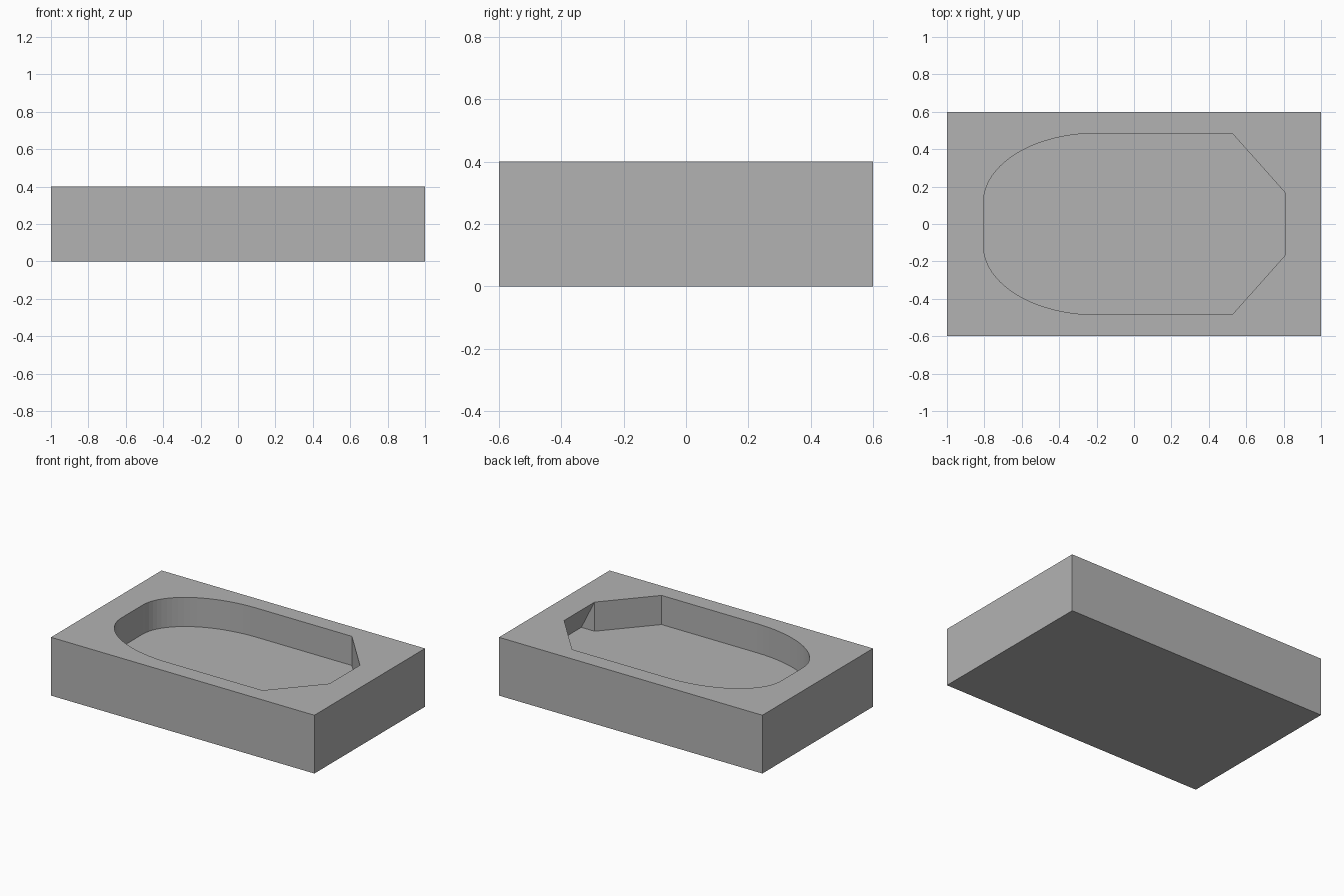
import bpy
import bmesh
from math import sin, cos, pi

default = bpy.data.objects.get("Cube")
if default:
    bpy.data.objects.remove(default, do_unlink=True)

HEIGHT, FLOOR = 0.4, 0.2
HALF_X, HALF_Y = 1.0, 0.6
END_X, END_Y = 0.81, 0.165     # chamfered end of the pocket
UNDERCUT_X = 0.91              # foot of the leaning end wall
ARC_STEPS = 20

# Upper half of the pocket outline: chamfered end, straight side, elliptical end
half = [(END_X, END_Y), (0.525, 0.485)]
for i in range(ARC_STEPS + 1):
    a = pi / 2 * (1 + i / ARC_STEPS)
    half.append((-0.2 + 0.605 * cos(a), 0.115 + 0.37 * sin(a)))
outline = half + [(x, -y) for x, y in reversed(half)]

bm = bmesh.new()


def ring(points, z):
    return [bm.verts.new((x, y, z)) for x, y in points]


def walls(low, high, closed=True):
    n = len(low)
    for i in range(n if closed else n - 1):
        j = (i + 1) % n
        bm.faces.new((low[i], low[j], high[j], high[i]))


# Outer block
corners = [(-HALF_X, -HALF_Y), (HALF_X, -HALF_Y), (HALF_X, HALF_Y), (-HALF_X, HALF_Y)]
base = ring(corners, 0)
top = ring(corners, HEIGHT)
walls(base, top)
bm.faces.new(base)

# Pocket walls, open at the chamfered end
rim = ring(outline, HEIGHT)
foot = ring(outline, FLOOR)
walls(foot, rim, closed=False)

# Leaning end wall with its two triangular cheeks
under = ring([(UNDERCUT_X, -END_Y), (UNDERCUT_X, END_Y)], FLOOR)
bm.faces.new((rim[-1], rim[0], under[1], under[0]))
bm.faces.new((rim[0], foot[0], under[1]))
bm.faces.new((rim[-1], under[0], foot[-1]))
bm.faces.new(foot + under)

# Top face around the pocket
edges = []
for loop in (top, rim):
    for i, v in enumerate(loop):
        w = loop[(i + 1) % len(loop)]
        edges.append(bm.edges.get((v, w)) or bm.edges.new((v, w)))
bmesh.ops.triangle_fill(bm, edges=edges, use_beauty=True, normal=(0, 0, 1))
bmesh.ops.recalc_face_normals(bm, faces=bm.faces)

mesh = bpy.data.meshes.new("pocketed_block")
bm.to_mesh(mesh)
bm.free()
block = bpy.data.objects.new("pocketed_block", mesh)
bpy.context.collection.objects.link(block)

# Plain grey
grey = bpy.data.materials.new("plain_grey")
grey.use_nodes = True
color = (0.45, 0.45, 0.45, 1)
grey.diffuse_color = color
grey.node_tree.nodes["Principled BSDF"].inputs["Base Color"].default_value = color
mesh.materials.append(grey)
